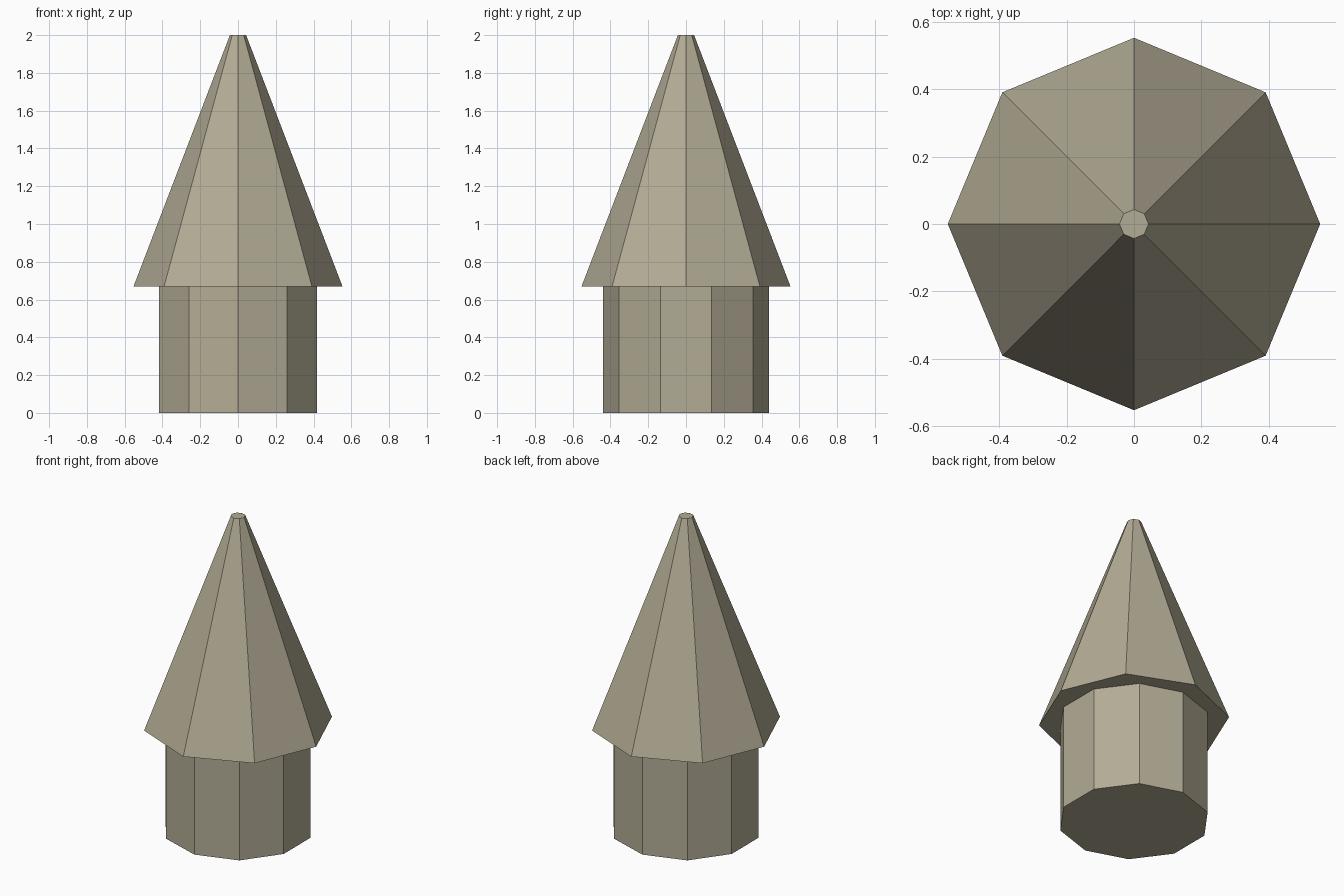
import bpy

if "Cube" in bpy.data.objects:
    bpy.data.objects.remove(bpy.data.objects["Cube"])

# One flat stone-beige colour for the whole model
stone = bpy.data.materials.new("stone_beige")
stone.diffuse_color = (0.45, 0.41, 0.30, 1.0)
stone.use_nodes = True
stone.node_tree.nodes["Principled BSDF"].inputs["Base Color"].default_value = stone.diffuse_color


def frustum(name, sides, r_bottom, r_top, z0, z1):
    """Flat-shaded closed prism or cut cone between two heights."""
    bpy.ops.mesh.primitive_cone_add(
        vertices=sides, radius1=r_bottom, radius2=r_top,
        depth=z1 - z0, location=(0, 0, (z0 + z1) / 2))
    ob = bpy.context.object
    ob.name = name
    ob.data.name = name
    ob.data.materials.append(stone)
    return ob


# Ten-sided base column
frustum("base_column", 10, 0.44, 0.44, 0.0, 0.67)

# Eight-sided pointed top with a small flat tip
frustum("pointed_top", 8, 0.553, 0.043, 0.67, 2.0)
